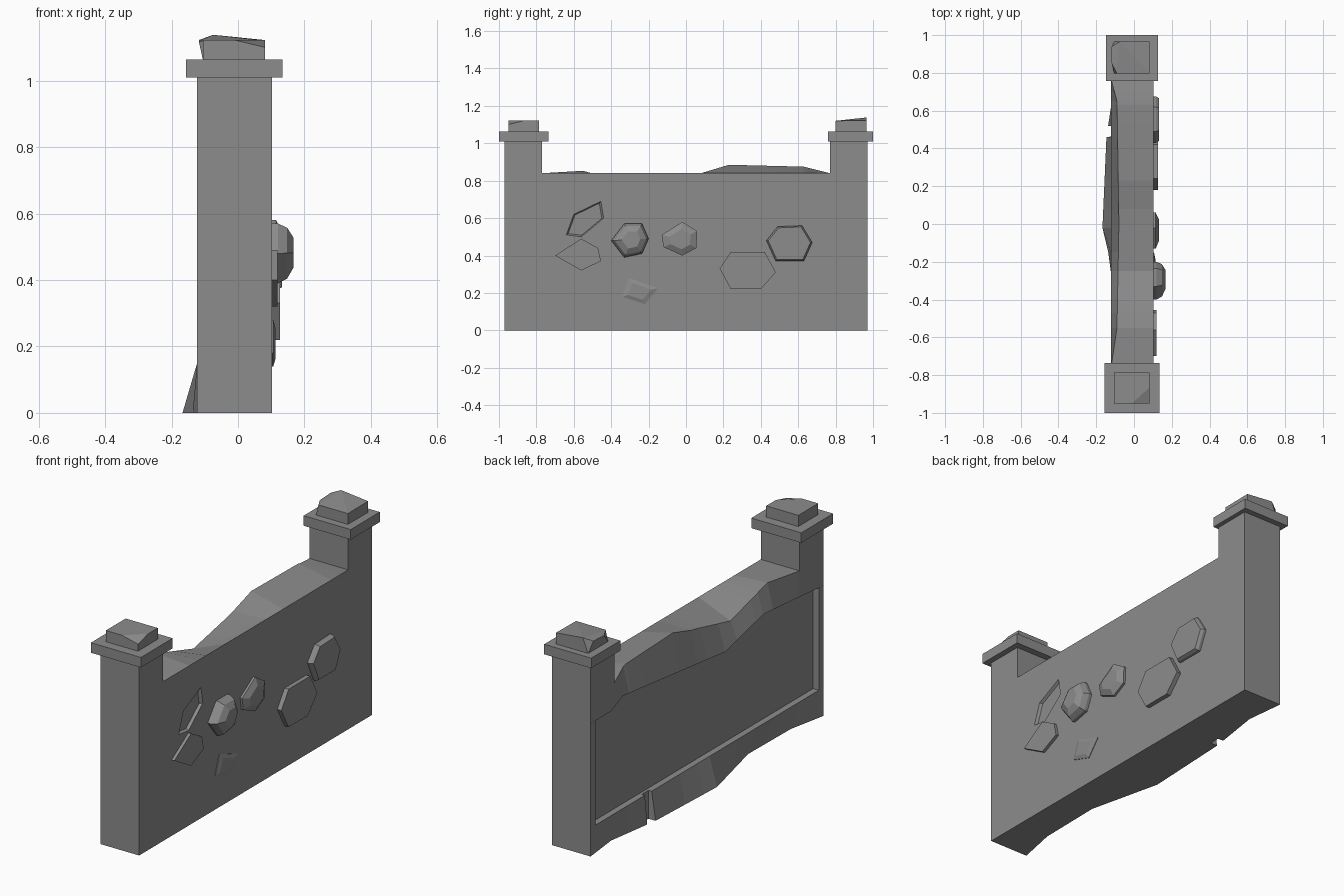
import bpy, bmesh

if "Cube" in bpy.data.objects:
    bpy.data.objects.remove(bpy.data.objects["Cube"])

GREY = bpy.data.materials.new("dark_stone")
GREY.diffuse_color = (.265, .265, .27, 1)
GREY.use_nodes = True
GREY.node_tree.nodes["Principled BSDF"].inputs["Base Color"].default_value = GREY.diffuse_color


def finish(name, bm):
    bmesh.ops.recalc_face_normals(bm, faces=bm.faces)
    me = bpy.data.meshes.new(name)
    bm.to_mesh(me)
    bm.free()
    me.materials.append(GREY)
    ob = bpy.data.objects.new(name, me)
    bpy.context.collection.objects.link(ob)
    return ob


def hull(name, pts):
    bm = bmesh.new()
    for p in pts:
        bm.verts.new(p)
    bmesh.ops.convex_hull(bm, input=bm.verts)
    bmesh.ops.dissolve_limit(bm, angle_limit=0.01, verts=bm.verts, edges=bm.edges)
    return finish(name, bm)


def box(name, x0, x1, y0, y1, z0, z1):
    return hull(name, [(x, y, z) for x in (x0, x1) for y in (y0, y1) for z in (z0, z1)])


def loft(name, rings):
    bm = bmesh.new()
    loops = [[bm.verts.new(p) for p in r] for r in rings]
    n = len(rings[0])
    for a, b in zip(loops, loops[1:]):
        for j in range(n):
            k = (j + 1) % n
            bm.faces.new((a[j], a[k], b[k], b[j]))
    bm.faces.new(loops[0])
    bm.faces.new(loops[-1])
    return finish(name, bm)


def lerp(table, y):
    for (a, va), (b, vb) in zip(table, table[1:]):
        if a <= y <= b:
            return va + (vb - va) * (y - a) / (b - a)


# Wall body: cross-sections along y with a wavy crest, recessed back and worn foot
FRONT, BACK, DEEP = 0.103, -0.123, -0.09
crest_x = [(-.97, BACK), (-.77, BACK), (-.55, -.09), (0, -.08), (.65, -.09), (.77, BACK), (.97, BACK)]
crest_z = [(-.97, .84), (-.77, .84), (-.55, .853), (-.25, .765), (.08, .84), (.23, .885),
           (.63, .875), (.77, .84), (.97, .84)]
lip_z = [(-.97, .69), (-.93, .69), (-.47, .727), (-.15, .65), (.70, .743), (.80, .70), (.97, .70)]
foot_x = [(-.97, BACK), (-.76, -.08), (-.41, -.075), (-.02, -.167), (.46, -.146),
          (.52, -.137), (.765, -.10), (.97, BACK)]
E = .0005
NOTCH = (.462, .518)
ys = {-.93 - E, -.93 + E, .93 - E, .93 + E}
for end in NOTCH:
    ys |= {end - E, end + E}
for t in (crest_x, crest_z, lip_z, foot_x):
    ys |= {y for y, _ in t if y not in (-.93, .46, .52)}
rings = []
for y in sorted(ys):
    deep = DEEP if abs(y) < .93 else BACK - E
    notched = NOTCH[0] < y < NOTCH[1]
    ledge, foot = (-.105, -.105) if notched else (BACK, lerp(foot_x, y))
    lip = lerp(lip_z, y)
    rings.append([(x, y, z) for x, z in (
        (FRONT, 0), (FRONT, .84), (lerp(crest_x, y), lerp(crest_z, y)), (BACK, lip),
        (deep, lip), (deep, .15), (ledge, .15), (foot, 0))])
wall = loft("wall_body", rings)

# Pillars and square cap slabs
for name, s in (("front", -1), ("back", 1)):
    box(name + "_pillar", BACK, FRONT, *sorted((s * .77, s * .97)), .835, 1.02)
box("front_cap_slab", -.157, .134, -1, -.735, 1.01, 1.063)
box("back_cap_slab", -.148, .126, .758, 1, 1.01, 1.063)

# Chipped stones on top of the caps
base = lambda y0, y1: [(x, y, 1.06) for x in (-.105, .082) for y in (y0, y1)]
hull("front_cap_stone", base(-.95, -.785) + [
    (-.105, -.95, 1.122), (-.01, -.95, 1.122), (.082, -.865, 1.122), (.05, -.92, 1.11),
    (.082, -.95, 1.10), (.082, -.785, 1.122), (-.105, -.785, 1.122)])
hull("back_cap_stone", base(.798, .965) + [
    (-.118, .94, 1.122), (-.118, .85, 1.118), (-.075, .965, 1.138), (.082, .965, 1.122),
    (.082, .798, 1.12), (-.09, .798, 1.12)])


# Faceted stones set in the flat face: outline in (y, z), then (inset scale, x) rings
def stone(name, outline, *layers):
    cy = sum(p[0] for p in outline) / len(outline)
    cz = sum(p[1] for p in outline) / len(outline)
    return loft(name, [[(x, cy + (y - cy) * s, cz + (z - cz) * s) for y, z in outline]
                       for s, x in layers])


IN = (1, .095)
stone("stone_flat", [(-.70, .40), (-.56, .49), (-.47, .44), (-.455, .37), (-.56, .32)], IN, (1, .119))
stone("stone_domed", [(-.40, .48), (-.33, .57), (-.235, .57), (-.20, .49), (-.235, .41), (-.33, .39)],
      IN, (1, .12), (.85, .148), (.5, .167))
stone("stone_round", [(-.13, .51), (-.02, .58), (.06, .53), (.055, .44), (-.02, .40), (-.12, .445)],
      IN, (1, .115), (.6, .132))
stone("stone_hexagon", [(.18, .33), (.24, .42), (.42, .42), (.48, .31), (.40, .22), (.24, .22)],
      IN, (1, .127))
stone("stone_wide", [(.43, .48), (.49, .555), (.62, .56), (.675, .47), (.63, .37), (.48, .37)],
      IN, (1, .117), (.92, .132))
stone("stone_small", [(-.305, .28), (-.15, .225), (-.22, .14), (-.34, .18)], IN, (1, .106), (.65, .113))

# Shallow socket left by a missing stone, cut into the flat face
socket = stone("socket_cutter", [(-.64, .51), (-.56, .50), (-.44, .60), (-.455, .69), (-.60, .62)],
               (.9, .088), (1, FRONT), (1, .13))
socket.hide_render = True
cut = wall.modifiers.new("socket", "BOOLEAN")
cut.operation, cut.solver, cut.object = "DIFFERENCE", "EXACT", socket
bpy.context.view_layer.objects.active = wall
bpy.ops.object.modifier_apply(modifier=cut.name)
bpy.data.objects.remove(socket)
